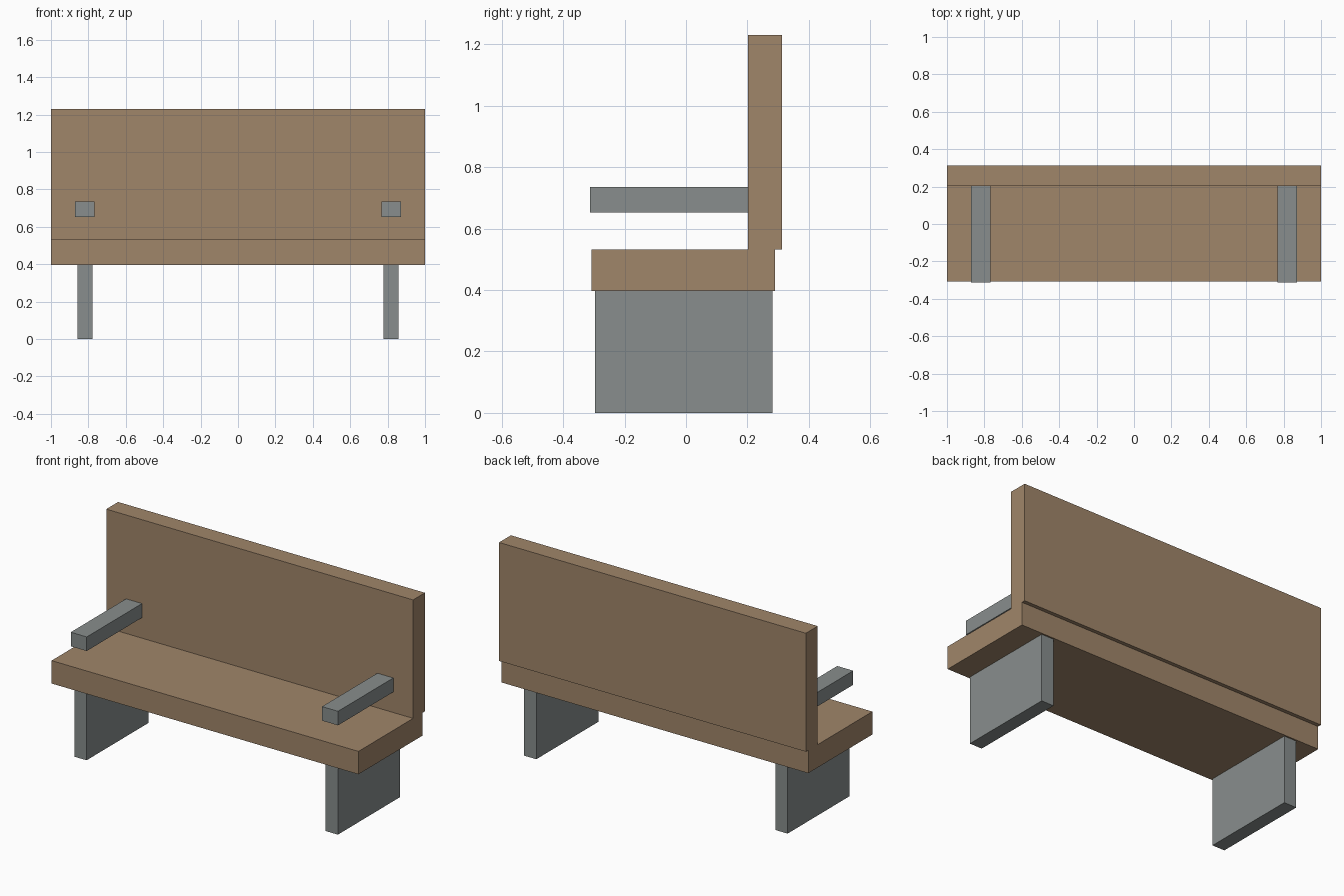
import bpy

cube = bpy.data.objects.get("Cube")
if cube:
    bpy.data.objects.remove(cube, do_unlink=True)


def make_material(name, rgb):
    mat = bpy.data.materials.new(name)
    mat.use_nodes = True
    colour = (*rgb, 1.0)
    mat.diffuse_color = colour
    mat.node_tree.nodes["Principled BSDF"].inputs["Base Color"].default_value = colour
    return mat


def box(name, x, y, z, mat):
    """Box spanning the given (min, max) range on each axis."""
    spans = (x, y, z)
    bpy.ops.mesh.primitive_cube_add(size=1, location=[(a + b) / 2 for a, b in spans])
    obj = bpy.context.object
    obj.name = name
    obj.scale = [b - a for a, b in spans]
    bpy.ops.object.transform_apply(location=False, rotation=False, scale=True)
    obj.data.materials.append(mat)
    return obj


wood = make_material("tan wood", (0.352, 0.238, 0.144))
metal = make_material("grey metal", (0.246, 0.270, 0.266))

SEAT_BOTTOM, SEAT_TOP = 0.397, 0.532
BACK_FRONT = 0.202
SIDE_X = 0.819

# Seat slab and backrest, which overhangs the seat slightly at the rear
box("seat", (-1, 1), (-0.307, 0.29), (SEAT_BOTTOM, SEAT_TOP), wood)
box("backrest", (-1, 1), (BACK_FRONT, 0.312), (SEAT_TOP, 1.23), wood)

# Panel legs and floating armrests on both sides
for side, sign in (("left", 1), ("right", -1)):
    x = sign * SIDE_X
    box(side + "_leg", (x - 0.04, x + 0.04), (-0.297, 0.281), (0, SEAT_BOTTOM), metal)
    box(side + "_armrest", (x - 0.052, x + 0.052), (-0.313, BACK_FRONT), (0.653, 0.736), metal)
